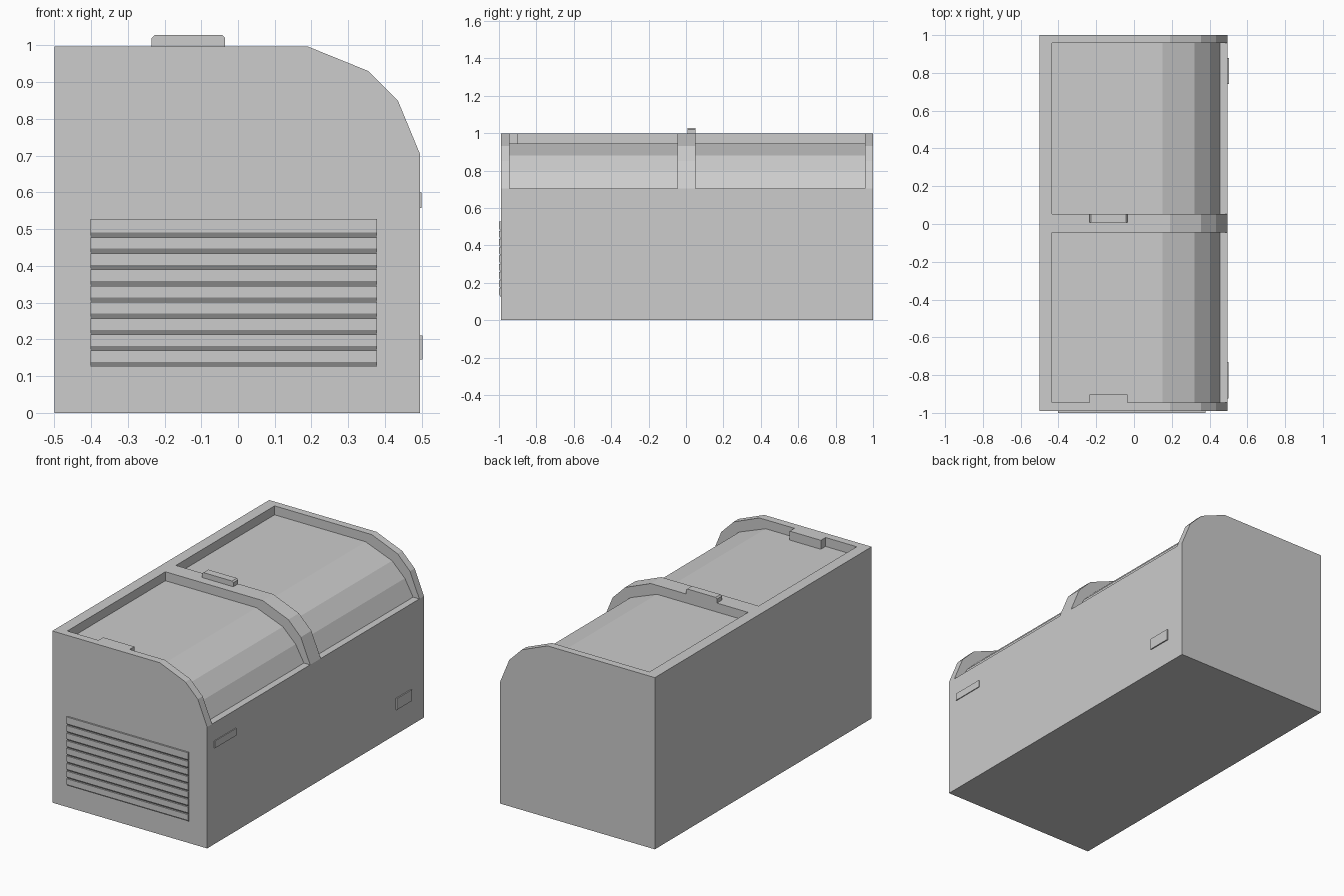
import bpy, bmesh
from mathutils import Vector

cube = bpy.data.objects.get("Cube")
if cube:
    bpy.data.objects.remove(cube)

grey = bpy.data.materials.new("light grey")
grey.use_nodes = True
COLOUR = (0.604, 0.604, 0.604, 1)
grey.diffuse_color = COLOUR
grey.node_tree.nodes["Principled BSDF"].inputs["Base Color"].default_value = COLOUR


def prism(name, outline, axis, start, end):
    """Extrude a 2D outline along x or y; the outline holds (x, z) or (y, z)."""
    def place(a, z):
        return Vector((a, start, z)) if axis == "y" else Vector((start, a, z))
    step = Vector((0, end - start, 0)) if axis == "y" else Vector((end - start, 0, 0))
    bm = bmesh.new()
    face = bm.faces.new([bm.verts.new(place(*p)) for p in outline])
    cap = bmesh.ops.extrude_face_region(bm, geom=[face])["geom"]
    bmesh.ops.translate(bm, vec=step, verts=[v for v in cap if isinstance(v, bmesh.types.BMVert)])
    bmesh.ops.recalc_face_normals(bm, faces=bm.faces)
    mesh = bpy.data.meshes.new(name)
    bm.to_mesh(mesh)
    bm.free()
    mesh.materials.append(grey)
    obj = bpy.data.objects.new(name, mesh)
    bpy.context.collection.objects.link(obj)
    return obj


def box(name, x, y, z):
    return prism(name, [(x[0], z[0]), (x[1], z[0]), (x[1], z[1]), (x[0], z[1])], "y", *y)


# Cabinet with a faceted curved shoulder
TOP, SIDE, LIP, FRONT = 0.997, 0.495, 0.705, -0.99
cabinet = prism("cabinet", [(-0.5, 0), (SIDE, 0), (SIDE, LIP), (0.435, 0.85),
                            (0.355, 0.93), (0.19, TOP), (-0.5, TOP)], "y", FRONT, 1)

# Two sunken lids, each set in a pocket cut from the cabinet
lid_top = [(-0.435, 0.945), (0.15, 0.945), (0.32, 0.88), (0.402, 0.80), (0.455, LIP)]
lid_base = [(x, z - 0.03) for x, z in lid_top]
pocket = lid_base + [(0.455, LIP), (0.6, LIP), (0.6, 1.1), (-0.435, 1.1)]
for side, y0, y1 in (("front", -0.945, -0.045), ("rear", 0.052, 0.957)):
    cutter = prism("pocket_cutter", pocket, "y", y0, y1)
    cutter.hide_render = True
    cut = cabinet.modifiers.new("pocket", "BOOLEAN")
    cut.operation = "DIFFERENCE"
    cut.solver = "EXACT"
    cut.object = cutter
    bpy.context.view_layer.objects.active = cabinet
    bpy.ops.object.modifier_apply(modifier=cut.name)
    bpy.data.objects.remove(cutter)
    prism(side + "_lid", lid_top + lid_base[::-1], "y", y0, y1)

# Lid handles: one beside the front rim, one standing on the divider
box("front_lid_handle", (-0.235, -0.035), (-0.95, -0.902), (0.93, TOP))
prism("rear_lid_handle", [(-0.235, TOP - 0.01), (-0.035, TOP - 0.01), (-0.035, 1.02),
                          (-0.043, 1.028), (-0.227, 1.028), (-0.235, 1.02)], "y", 0.007, 0.052)

# Louvred vent on the front, a sawtooth section swept along x
SLATS, BOTTOM, PITCH = 9, 0.125, 0.0441
louvre = [(FRONT + 0.005, BOTTOM)]
for i in range(SLATS):
    z = BOTTOM + i * PITCH
    top = z + PITCH if i < SLATS - 1 else 0.528
    louvre += [(FRONT - 0.001, z), (-1, z + 0.013), (-1, top)]
louvre.append((FRONT + 0.005, 0.528))
prism("vent_louvre", louvre, "x", -0.402, 0.378)

# Small plates on the long side
box("upper_side_plate", (SIDE - 0.01, 0.5), (-0.925, -0.73), (0.558, 0.6))
box("lower_side_plate", (SIDE - 0.01, 0.502), (0.74, 0.88), (0.145, 0.21))
